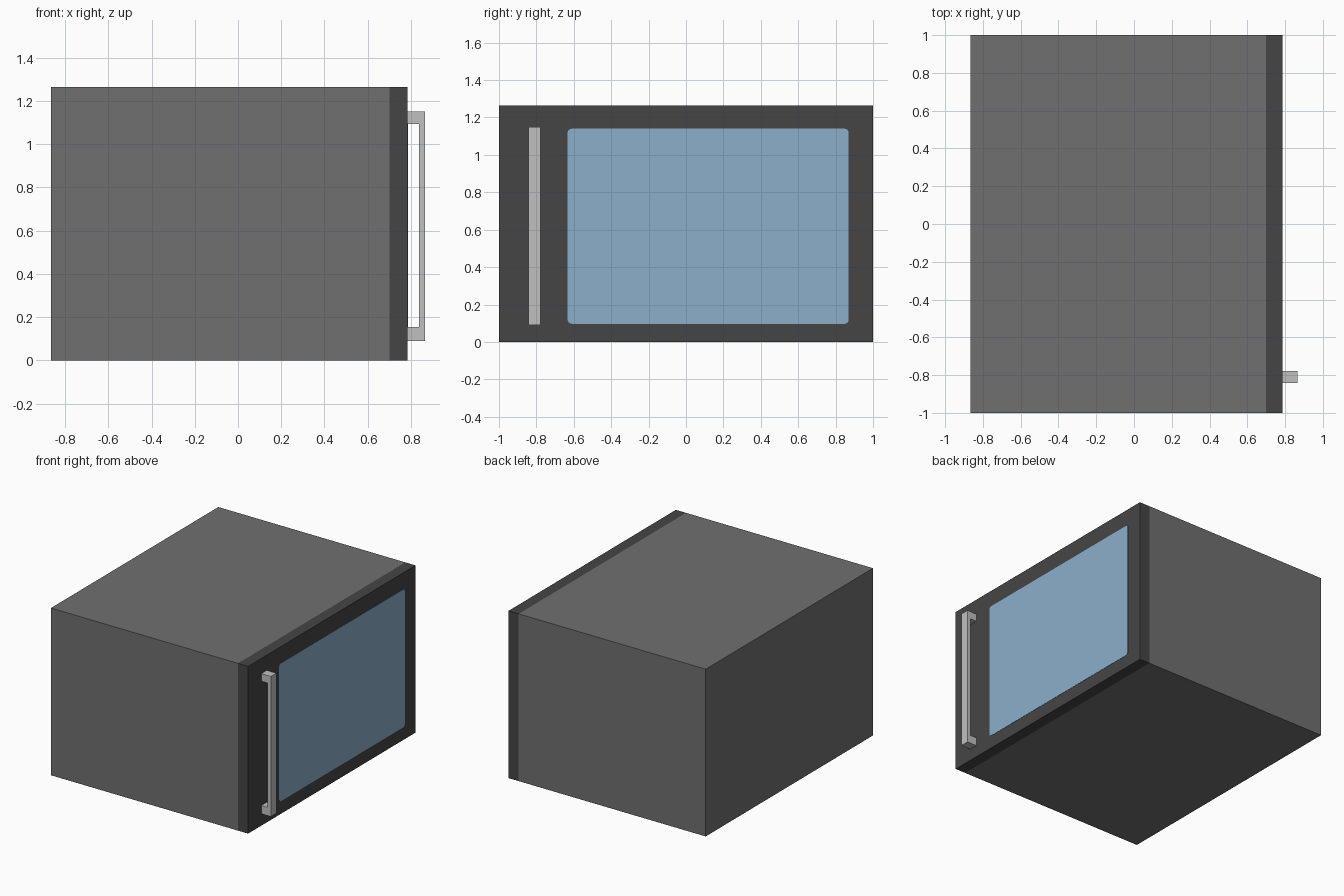
import bpy, bmesh, math
from mathutils import Vector

if "Cube" in bpy.data.objects:
    bpy.data.objects.remove(bpy.data.objects["Cube"])


def material(name, rgb):
    m = bpy.data.materials.new(name)
    m.diffuse_color = (*rgb, 1.0)
    m.use_nodes = True
    m.node_tree.nodes["Principled BSDF"].inputs["Base Color"].default_value = m.diffuse_color
    return m


def extrude_profile(name, points, direction, mat):
    """Closed prism from a planar outline swept along a direction."""
    bm = bmesh.new()
    face = bm.faces.new([bm.verts.new(p) for p in points])
    ret = bmesh.ops.extrude_face_region(bm, geom=[face])
    moved = [v for v in ret["geom"] if isinstance(v, bmesh.types.BMVert)]
    bmesh.ops.translate(bm, verts=moved, vec=Vector(direction))
    bmesh.ops.recalc_face_normals(bm, faces=bm.faces)
    mesh = bpy.data.meshes.new(name)
    bm.to_mesh(mesh)
    bm.free()
    mesh.materials.append(mat)
    obj = bpy.data.objects.new(name, mesh)
    bpy.context.collection.objects.link(obj)
    return obj


def box(name, x, y, z, mat):
    base = [(x[0], y[0], z[0]), (x[1], y[0], z[0]),
            (x[1], y[1], z[0]), (x[0], y[1], z[0])]
    return extrude_profile(name, base, (0, 0, z[1] - z[0]), mat)


body_grey = material("body grey", (0.162, 0.162, 0.162))
door_grey = material("dark door grey", (0.060, 0.060, 0.060))
glass_blue = material("window blue", (0.260, 0.428, 0.590))
handle_grey = material("handle light grey", (0.530, 0.530, 0.530))

HEIGHT = 1.265
DOOR_BACK, DOOR_FRONT = 0.70, 0.785

# Cabinet and door slab
box("cabinet", (-0.865, DOOR_BACK), (-1, 1), (0, HEIGHT), body_grey)
box("door", (DOOR_BACK, DOOR_FRONT), (-1, 1), (0, HEIGHT), door_grey)

# Window: thin rounded plate on the door
y0, y1, z0, z1, r, steps = -0.633, 0.87, 0.097, 1.14, 0.022, 4
outline = []
for i, (cy, cz) in enumerate([(y1 - r, z1 - r), (y0 + r, z1 - r),
                              (y0 + r, z0 + r), (y1 - r, z0 + r)]):
    for s in range(steps + 1):
        a = math.radians(90 * (i + s / steps))
        outline.append((DOOR_FRONT - 0.002, cy + r * math.cos(a), cz + r * math.sin(a)))
extrude_profile("window", outline, (0.004, 0, 0), glass_blue)

# Handle: bracket-shaped profile swept across its width
xi, xm, xo = DOOR_FRONT, 0.838, 0.865
profile = [(xi, 0.09), (xo, 0.09), (xo, 1.15), (xi, 1.15),
           (xi, 1.093), (xm, 1.093), (xm, 0.153), (xi, 0.153)]
extrude_profile("handle", [(x, -0.843, z) for x, z in profile], (0, 0.066, 0), handle_grey)
